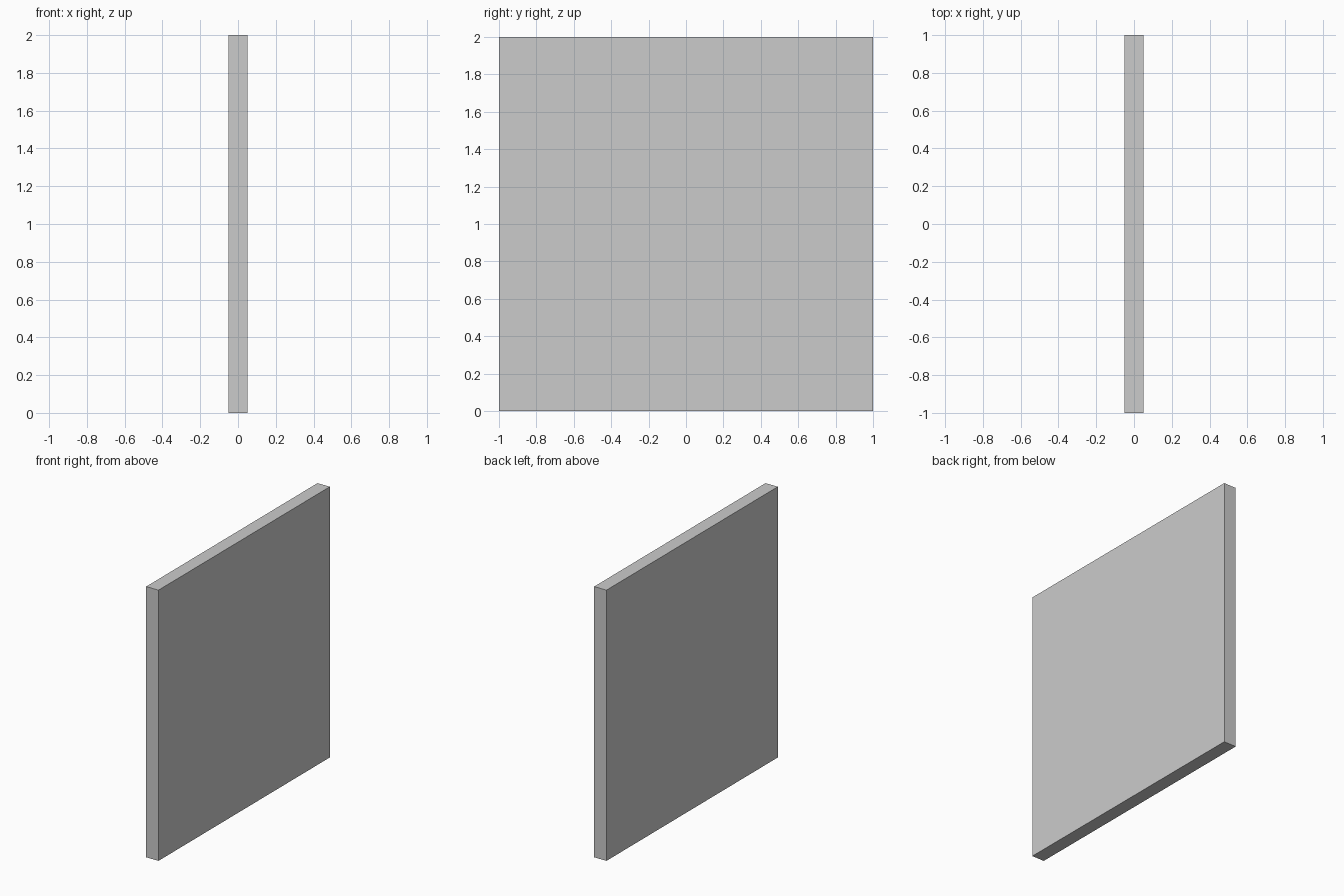
import bpy, bmesh
from mathutils import Vector

if "Cube" in bpy.data.objects:
    bpy.data.objects.remove(bpy.data.objects["Cube"])

HALF = 0.05  # half the slab thickness

# Crack points: (y, z) on the +x face, (y, z) on the -x face
P = {
    "a": ((-0.395, 1.0), (-0.341, 1.028)),      # crack junctions
    "b": ((-0.26, 0.99), (-0.242, 1.019)),
    "c": ((-0.087, 1.233), (-0.152, 1.143)),
    "left": ((-1, 1.2), (-1, 1.246)),           # cracks meeting the rim
    "low_left": ((-1, 0.045), (-1, -0.012)),
    "bottom": ((0.448, 0), (0.48, 0)),
    "right": ((1, 1.205), (1, 1.107)),
    "top": ((0.065, 2), (0.013, 2)),
    "bl": ((-1, 0), (-1, 0)), "br": ((1, 0), (1, 0)),   # slab corners
    "tl": ((-1, 2), (-1, 2)), "tr": ((1, 2), (1, 2)),
}

# Planes that split off the two small corner chips
CHIP_LOW = [Vector(v) for v in ((HALF, 0.66, 0), (HALF, 1, 0.07), (-HALF, 0.70, 0))]
CHIP_HIGH = [Vector(v) for v in ((-HALF, -1, 1.35), (0.01, -1, 2), (-HALF, -0.8, 2))]


def cut(bm, co, normal):
    """Remove everything on the normal side and cap the opening."""
    res = bmesh.ops.bisect_plane(bm, geom=bm.verts[:] + bm.edges[:] + bm.faces[:], dist=1e-5,
                                 plane_co=co, plane_no=normal, clear_outer=True)
    edges = [e for e in bm.edges if e.is_boundary]
    if edges:
        bmesh.ops.holes_fill(bm, edges=edges, sides=0)


def shard(name, keys, chip=None, keep=None):
    """Convex slab piece; optionally keep only the chip side containing point keep."""
    bm = bmesh.new()
    for k in keys.split():
        for x, (y, z) in zip((HALF, -HALF), P[k]):
            bm.verts.new((x, y, z))
    bmesh.ops.convex_hull(bm, input=bm.verts[:])
    bmesh.ops.delete(bm, geom=[v for v in bm.verts if not v.link_faces], context='VERTS')
    bmesh.ops.dissolve_limit(bm, angle_limit=0.01, verts=bm.verts[:], edges=bm.edges[:])
    cut(bm, Vector((0, 0, 0)), Vector((0, 0, -1)))
    if chip:
        n = (chip[1] - chip[0]).cross(chip[2] - chip[0]).normalized()
        if n.dot(Vector(keep) - chip[0]) > 0:
            n = -n
        cut(bm, chip[0], n)
    bmesh.ops.recalc_face_normals(bm, faces=bm.faces[:])
    me = bpy.data.meshes.new(name)
    bm.to_mesh(me)
    bm.free()
    bpy.context.collection.objects.link(bpy.data.objects.new(name, me))


# Large shards
shard("left_shard", "a left low_left")
shard("bottom_shard", "a low_left bl bottom b")
shard("top_right_shard", "c right tr top")

# Shards with a corner chip broken off, and the chips themselves
upper, lower = "a b c top tl left", "b bottom br right c"
shard("top_left_shard", upper, CHIP_HIGH, (0, -0.3, 1.4))
shard("upper_corner_chip", upper, CHIP_HIGH, (-HALF, -1, 2))
shard("right_shard", lower, CHIP_LOW, (0, 0.4, 0.8))
shard("lower_corner_chip", lower, CHIP_LOW, (0, 1, 0))
